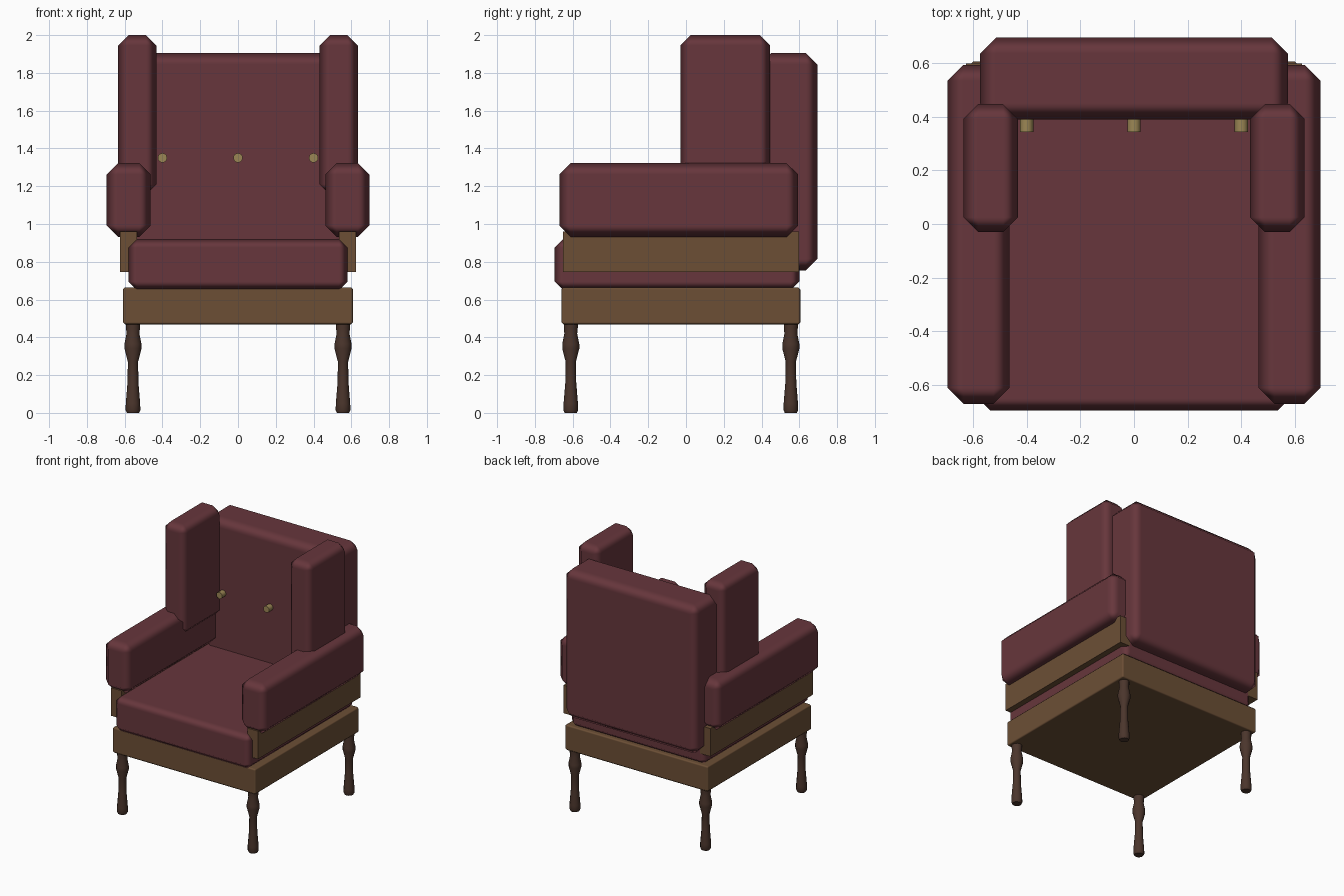
import bpy, bmesh, math

if "Cube" in bpy.data.objects:
    bpy.data.objects.remove(bpy.data.objects["Cube"])


def material(name, rgb):
    m = bpy.data.materials.new(name)
    m.diffuse_color = (*rgb, 1)
    m.use_nodes = True
    m.node_tree.nodes["Principled BSDF"].inputs["Base Color"].default_value = m.diffuse_color
    return m


FABRIC = material("burgundy_fabric", (0.135, 0.037, 0.045))
WOOD = material("oak_wood", (0.15, 0.078, 0.036))
DARK = material("dark_wood", (0.07, 0.036, 0.025))
BRASS = material("brass", (0.33, 0.24, 0.09))


def add(name, bm, mat):
    me = bpy.data.meshes.new(name)
    bmesh.ops.recalc_face_normals(bm, faces=bm.faces)
    bm.to_mesh(me)
    bm.free()
    me.materials.append(mat)
    ob = bpy.data.objects.new(name, me)
    bpy.context.collection.objects.link(ob)
    return ob


def smooth(ob, angle):
    bpy.ops.object.select_all(action='DESELECT')
    ob.select_set(True)
    bpy.context.view_layer.objects.active = ob
    bpy.ops.object.shade_smooth_by_angle(angle=math.radians(angle))


def box(name, xr, yr, zr, mat, bevel=0):
    bm = bmesh.new()
    bmesh.ops.create_cube(bm, size=1)
    for v in bm.verts:
        v.co = [(a + b) / 2 + c * (b - a) for c, (a, b) in zip(v.co, (xr, yr, zr))]
    ob = add(name, bm, mat)
    if bevel:
        for p in ob.data.polygons:
            p.use_smooth = True
        mod = ob.modifiers.new("bevel", 'BEVEL')
        mod.width = bevel
        mod.segments = 1
        mod.harden_normals = True
    return ob


def turned(name, profile, loc, mat, axis='Z', sides=12):
    # Rings of the (radius, height) profile, bridged and capped
    bm = bmesh.new()
    rings = []
    for r, h in profile:
        ring = []
        for i in range(sides):
            a = 2 * math.pi * i / sides
            p = (r * math.cos(a), r * math.sin(a), h)
            if axis == 'Y':
                p = (p[0], h, p[1])
            ring.append(bm.verts.new([c + o for c, o in zip(p, loc)]))
        rings.append(ring)
    for lo, hi in zip(rings, rings[1:]):
        for i in range(sides):
            j = (i + 1) % sides
            bm.faces.new((lo[i], lo[j], hi[j], hi[i]))
    bm.faces.new(rings[0])
    bm.faces.new(rings[-1])
    ob = add(name, bm, mat)
    smooth(ob, 40)
    return ob


# Base frame, seat and back
box("base_frame", (-0.61, 0.61), (-0.66, 0.605), (0.468, 0.665), WOOD, 0.012)
box("seat_cushion", (-0.58, 0.58), (-0.695, 0.60), (0.65, 0.92), FABRIC, 0.045)
box("backrest", (-0.573, 0.573), (0.39, 0.695), (0.755, 1.905), FABRIC, 0.06)

# Arms, arm rails and wings on both sides
for s, side in ((-1, "left"), (1, "right")):
    def xs(a, b):
        return tuple(sorted((s * a, s * b)))
    box(side + "_arm", xs(0.463, 0.695), (-0.67, 0.593), (0.932, 1.322), FABRIC, 0.06)
    box(side + "_arm_rail", xs(0.535, 0.625), (-0.65, 0.597), (0.745, 0.96), WOOD)
    box(side + "_wing", xs(0.432, 0.635), (-0.03, 0.446), (1.155, 2.0), FABRIC, 0.055)

# Turned legs
LEG = [(0.032, 0), (0.039, 0.015), (0.038, 0.05), (0.029, 0.16), (0.027, 0.27),
       (0.045, 0.34), (0.045, 0.365), (0.034, 0.42), (0.037, 0.45), (0.037, 0.48)]
for s, side in ((-1, "left"), (1, "right")):
    for y, end in ((-0.61, "front"), (0.555, "back")):
        turned(f"{end}_{side}_leg", LEG, (s * 0.556, y, 0), DARK)

# Tufting buttons
for i, x in enumerate((-0.4, 0, 0.4)):
    turned(f"button_{i + 1}", [(0.025, 0.343), (0.025, 0.41)], (x, 0, 1.35), BRASS, 'Y')
